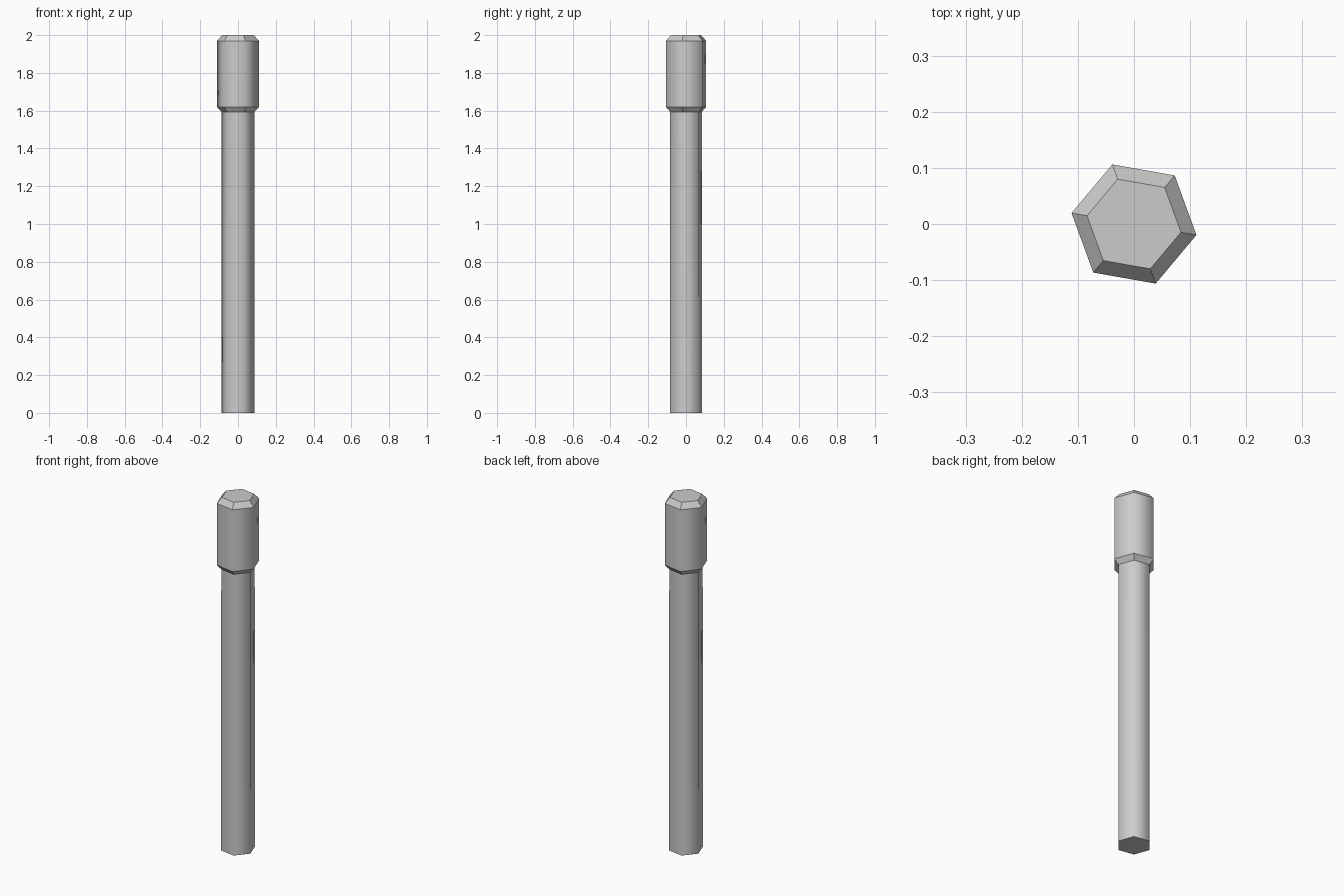
import bpy, bmesh, math

if "Cube" in bpy.data.objects:
    bpy.data.objects.remove(bpy.data.objects["Cube"])


def hex_lathe(name, rings, turn=-10):
    """Six-sided closed part from (radius, height) rings."""
    bm = bmesh.new()
    loops = []
    for r, z in rings:
        angles = [math.radians(turn + 60 * i) for i in range(6)]
        loops.append([bm.verts.new((r * math.cos(a), r * math.sin(a), z)) for a in angles])
    for low, high in zip(loops, loops[1:]):
        for i in range(6):
            j = (i + 1) % 6
            bm.faces.new((low[i], low[j], high[j], high[i]))
    bm.faces.new(loops[0][::-1])
    bm.faces.new(loops[-1])
    # soft shading round the long sides, hard edges at caps and chamfers
    for f in bm.faces:
        f.smooth = abs(f.normal.z) < 0.1
    bm.normal_update()
    for f in bm.faces:
        f.smooth = abs(f.normal.z) < 0.1
    for e in bm.edges:
        e.smooth = all(f.smooth for f in e.link_faces)
    mesh = bpy.data.meshes.new(name)
    bm.to_mesh(mesh)
    bm.free()
    obj = bpy.data.objects.new(name, mesh)
    bpy.context.collection.objects.link(obj)
    return obj


# Long straight post
hex_lathe("shaft", [(0.09, 0), (0.089, 1.6)])

# Wider cap with chamfers at both ends
hex_lathe("head", [(0.086, 1.59), (0.113, 1.62), (0.113, 1.97), (0.085, 2.0)])
